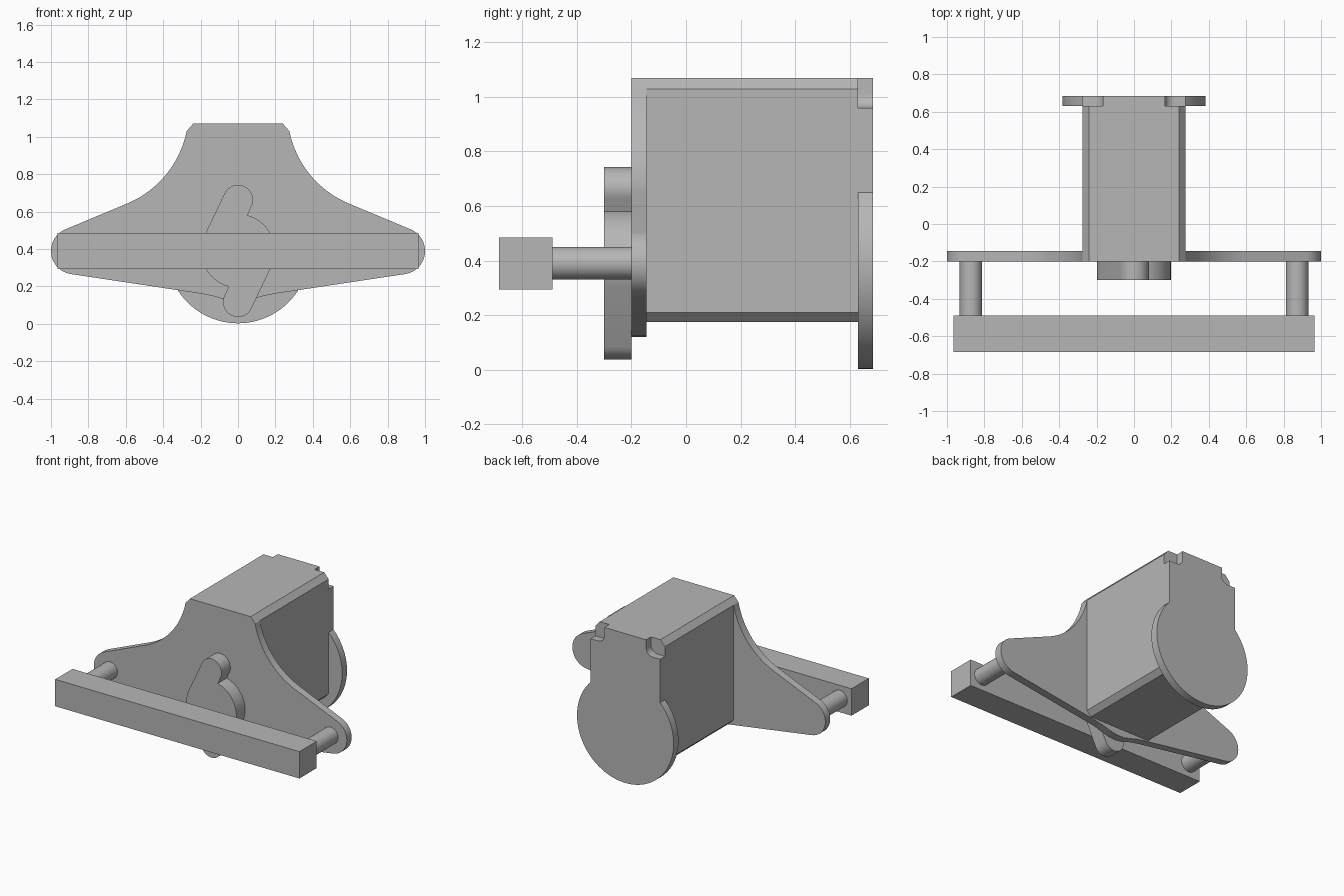
import bpy
import bmesh
from math import radians, sin, cos

cube = bpy.data.objects.get("Cube")
if cube:
    bpy.data.objects.remove(cube, do_unlink=True)

GREY = (0.47, 0.47, 0.47, 1)
metal = bpy.data.materials.new("plain grey")
metal.use_nodes = True
metal.diffuse_color = GREY
metal.node_tree.nodes["Principled BSDF"].inputs["Base Color"].default_value = GREY

AXIS_Z = 0.39  # height of the shaft and pins


def arc(cx, cz, r, start, end, steps):
    """Points on an arc, angles in degrees."""
    angles = [radians(start + (end - start) * i / steps) for i in range(steps + 1)]
    return [(cx + r * cos(a), cz + r * sin(a)) for a in angles]


def mirrored(half):
    """Close a right-hand outline with its reflection in x = 0."""
    return half + [(-x, z) for x, z in reversed(half) if x > 1e-5]


def prism(name, outline, y0, y1):
    """Extrude an x-z outline from y0 to y1."""
    bm = bmesh.new()
    face = bm.faces.new([bm.verts.new((x, y0, z)) for x, z in outline])
    result = bmesh.ops.extrude_face_region(bm, geom=[face], use_keep_orig=True)
    moved = [g for g in result["geom"] if isinstance(g, bmesh.types.BMVert)]
    bmesh.ops.translate(bm, verts=moved, vec=(0, y1 - y0, 0))
    bmesh.ops.recalc_face_normals(bm, faces=bm.faces)
    mesh = bpy.data.meshes.new(name)
    bm.to_mesh(mesh)
    bm.free()
    mesh.materials.append(metal)
    obj = bpy.data.objects.new(name, mesh)
    bpy.context.collection.objects.link(obj)
    bpy.ops.object.select_all(action="DESELECT")
    obj.select_set(True)
    bpy.context.view_layer.objects.active = obj
    bpy.ops.object.shade_smooth_by_angle(angle=radians(25))
    return obj


# Chamfered housing
housing = mirrored([(0.24, 0.175), (0.275, 0.21), (0.275, 1.03), (0.24, 1.07)])
prism("housing", housing, -0.145, 0.63)

# Winged front plate: bottom boss, rounded wing tip, concave shoulder, chamfered top
wing = [(0, 0.12), (0.045, 0.124), (0.09, 0.136), (0.14, 0.15), (0.2, 0.162)]
wing += arc(0.875, AXIS_Z, 0.125, -81.5, 67, 24)
wing += arc(0.799, 1.137, 0.535, 247, 191.5, 24)
wing += [(0.24, 1.07)]
prism("front_plate", mirrored(wing), -0.2, -0.145)

# Back plate: round lower lobe and square top with rounded corner notches
lobe = arc(0, 0.385, 0.382, -90, 43.9, 36)
notch = [(0.275, 0.96)] + arc(0.215, 1.01, 0.05, 270, 180, 8) + [(0.165, 1.07)]
prism("back_plate", mirrored(lobe + notch), 0.63, 0.685)

# Two-armed crank on the front, the same under a half turn
crank = []
for turn in (0, 180):
    side = 1 if turn == 0 else -1
    crank += arc(0, AXIS_Z + side * 0.273, 0.08, turn - 30, turn + 155.3, 20)
    crank += arc(0, AXIS_Z, 0.197, turn + 155.3, turn + 255.1, 16)
prism("crank", crank, -0.3, -0.2)

# Pins carrying the front bar
for name, x in (("left_pin", 0.872), ("right_pin", -0.872)):
    prism(name, arc(x, AXIS_Z, 0.06, 0, 350, 35), -0.49, -0.2)

# Front bar
prism("front_bar", mirrored([(0.965, 0.293), (0.965, 0.485)]), -0.685, -0.49)
